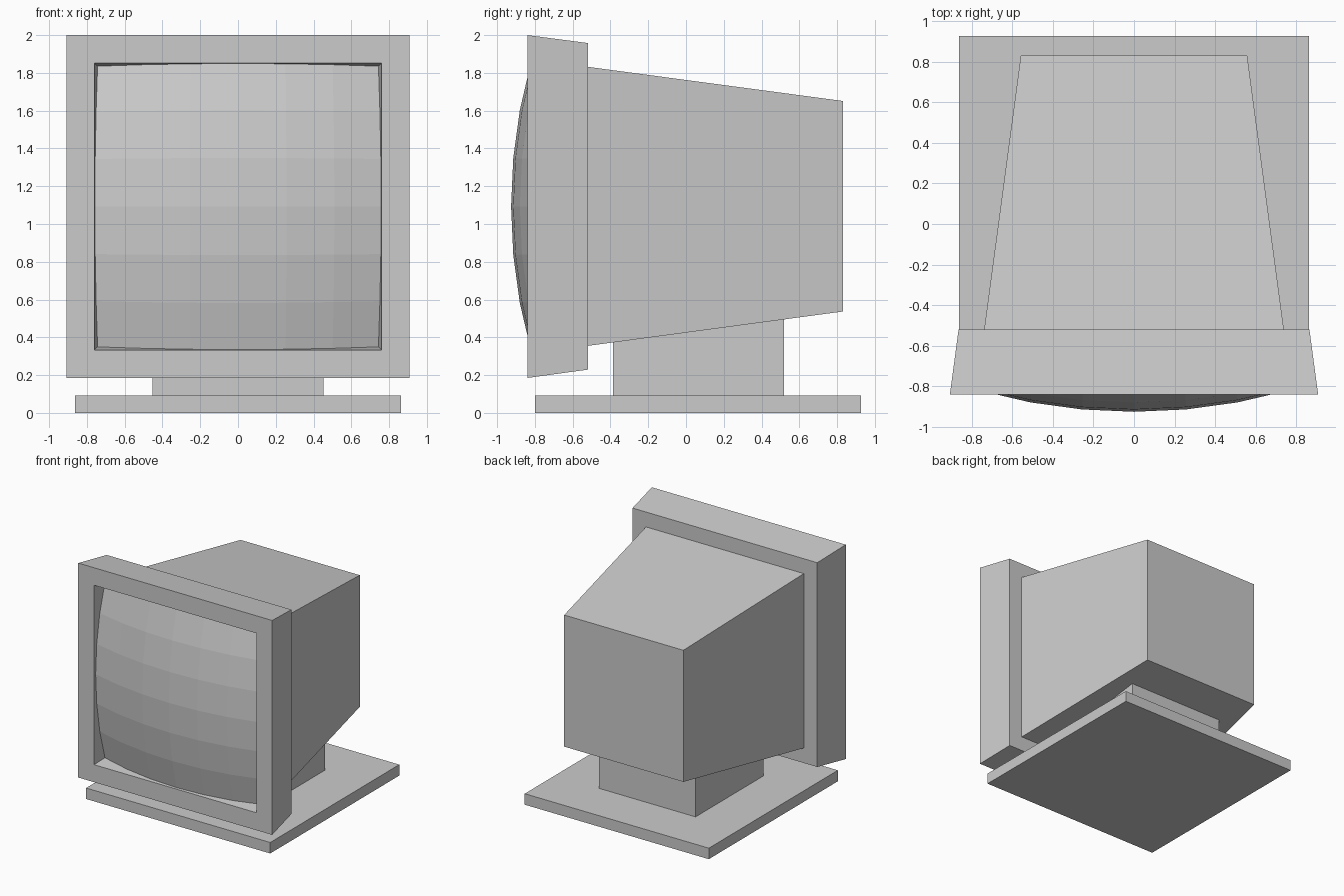
import bpy, bmesh

if "Cube" in bpy.data.objects:
    bpy.data.objects.remove(bpy.data.objects["Cube"])


def make_object(name, bm):
    mesh = bpy.data.meshes.new(name)
    bm.to_mesh(mesh)
    bm.free()
    obj = bpy.data.objects.new(name, mesh)
    bpy.context.collection.objects.link(obj)
    return obj


def ring(bm, y, half_x, z0, z1):
    return [bm.verts.new((x, y, z)) for x, z in
            ((-half_x, z0), (half_x, z0), (half_x, z1), (-half_x, z1))]


def loft(name, sections, cap_end=True, cap_start=True):
    """Join rectangles (y, half_x, z0, z1) into a shell along y."""
    bm = bmesh.new()
    rings = [ring(bm, *s) for s in sections]
    for a, b in zip(rings, rings[1:]):
        for i in range(4):
            j = (i + 1) % 4
            bm.faces.new((a[i], a[j], b[j], b[i]))
    if cap_start:
        bm.faces.new(rings[0])
    if cap_end:
        bm.faces.new(rings[-1])
    bmesh.ops.recalc_face_normals(bm, faces=bm.faces)
    return make_object(name, bm)


# Base plate and neck (neck top is buried in the housing)
loft("base_plate", [(-0.80, 0.862, 0, 0.093), (0.926, 0.862, 0, 0.093)])
loft("neck", [(-0.387, 0.453, 0.093, 0.39), (0.519, 0.453, 0.093, 0.51)])

# Tapered rear housing
loft("housing", [(-0.52, 0.739, 0.355, 1.832), (0.832, 0.558, 0.537, 1.651)])

# Front bezel: closed back, tapered sides, front rim and recessed opening
bezel = loft("bezel", [(-0.52, 0.865, 0.229, 1.958),
                       (-0.84, 0.908, 0.185, 2.0),
                       (-0.84, 0.76, 0.333, 1.852),
                       (-0.715, 0.743, 0.350, 1.835)], cap_end=False)
# the shell is open inside the recess, so orient it by the back face
if bezel.data.polygons[-1].normal.y < 0:
    bezel.data.flip_normals()

# Bulging screen: 6 x 6 facets fitted to the tapered opening
bm = bmesh.new()
bmesh.ops.create_grid(bm, x_segments=6, y_segments=6, size=0.76)
for v in bm.verts:
    u, w = v.co.x, v.co.y
    y = -0.926 + 0.18 * (u * u + w * w)
    s = 1 - 0.18 * (y + 0.84)
    v.co = (u * s, y, 1.0925 + w * s)
make_object("screen", bm)
